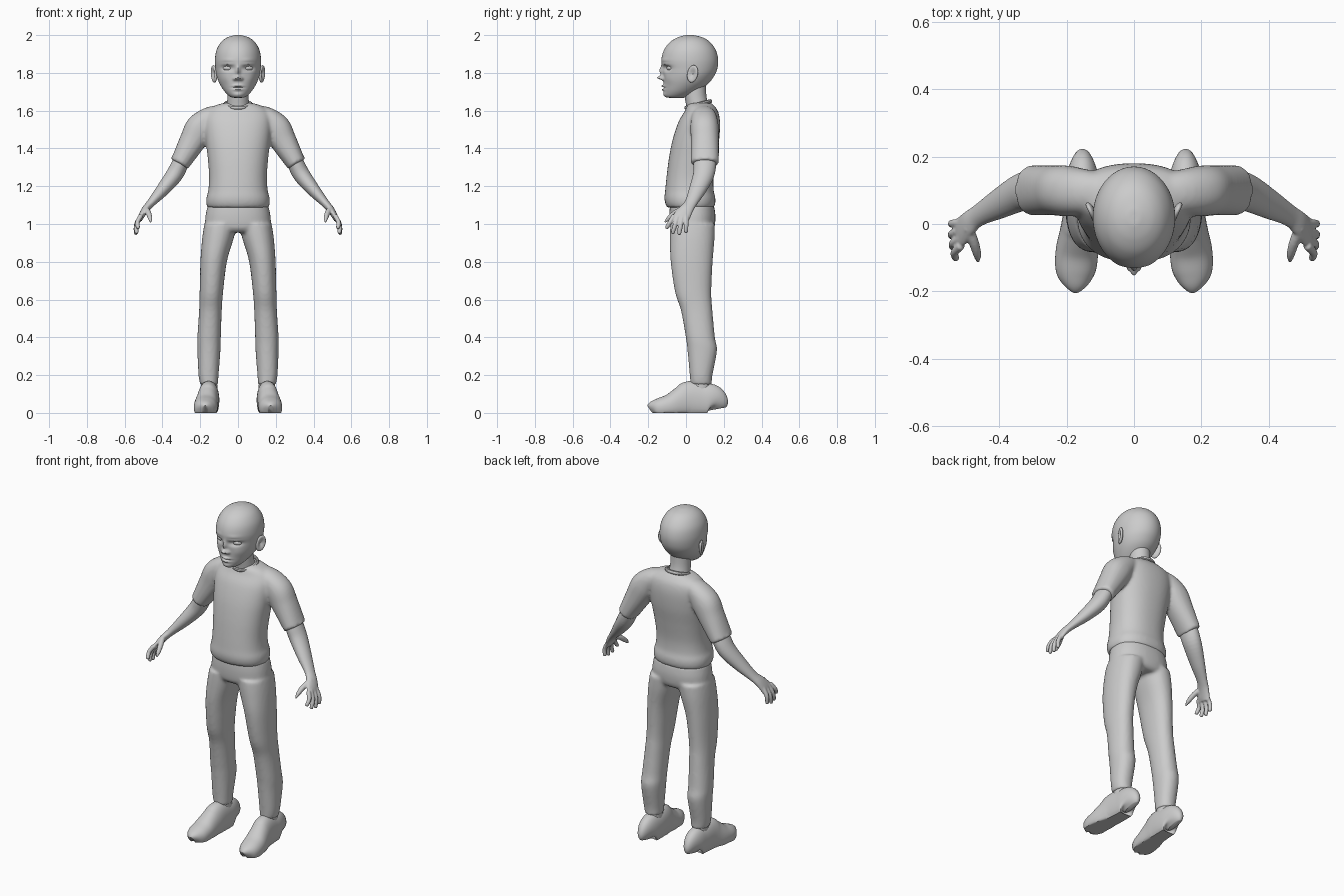
import bpy, bmesh
from math import sin, cos, pi, exp, sqrt, radians
from mathutils import Vector, Matrix

if "Cube" in bpy.data.objects:
    bpy.data.objects.remove(bpy.data.objects["Cube"])

grey = bpy.data.materials.new("light grey")
grey.use_nodes = True
grey.diffuse_color = (0.6, 0.6, 0.6, 1)
grey.node_tree.nodes["Principled BSDF"].inputs["Base Color"].default_value = grey.diffuse_color


def spline(pts, steps):
    """Catmull-Rom through tuples of any length."""
    p = [pts[0]] + list(pts) + [pts[-1]]
    out = []
    for i in range(1, len(p) - 2):
        for s in range(steps):
            t = s / steps
            out.append([b + 0.5 * t * (c - a + t * (2*a - 5*b + 4*c - d + t * (3*(b - c) + d - a)))
                        for a, b, c, d in zip(*p[i - 1:i + 3])])
    return out + [list(pts[-1])]


def tube(bm, pts, side=1, segs=32, steps=5, power=2.0, flat=False, ref=(0, 1, 0)):
    """Closed loft through (x, y, z, radius_a, radius_b); radius_b lies along ref."""
    rows = spline(pts, steps)
    rings = []
    for i, (x, y, z, ra, rb) in enumerate(rows):
        t = Vector(rows[min(i + 1, len(rows) - 1)][:3]) - Vector(rows[max(i - 1, 0)][:3])
        t = Vector((0, 0, 1)) if flat else t.normalized()
        b = Vector(ref)
        b = (b - t * b.dot(t)).normalized()
        a = b.cross(t)
        ring = []
        for k in range(segs):
            c, s = cos(2*pi*k/segs), sin(2*pi*k/segs)
            n = (abs(c)**power + abs(s)**power) ** (-1 / power)
            v = Vector((x, y, z)) + a * (ra * c * n) + b * (rb * s * n)
            ring.append(bm.verts.new((v.x * side, v.y, v.z)))
        rings.append(ring)
    for r, q in zip(rings, rings[1:]):
        for k in range(segs):
            j = (k + 1) % segs
            bm.faces.new((r[k], r[j], q[j], q[k]))
    bm.faces.new(rings[0])
    bm.faces.new(rings[-1])


def body(rows):
    """Rows of (z, front y, back y, half width) to tube sections."""
    return [(0, (f + b) / 2, z, w, (b - f) / 2) for z, f, b, w in rows]


def finish(bm, name, voxel=0, smooth=4, angle=50):
    """Make an object; a voxel size fuses overlapping volumes into one skin."""
    bmesh.ops.recalc_face_normals(bm, faces=bm.faces[:])
    me = bpy.data.meshes.new(name)
    bm.to_mesh(me)
    bm.free()
    me.materials.append(grey)
    ob = bpy.data.objects.new(name, me)
    bpy.context.collection.objects.link(ob)
    bpy.ops.object.select_all(action='DESELECT')
    ob.select_set(True)
    bpy.context.view_layer.objects.active = ob
    if voxel:
        m = ob.modifiers.new("fuse", 'REMESH')
        m.mode, m.voxel_size = 'VOXEL', voxel
        bpy.ops.object.modifier_apply(modifier=m.name)
        m = ob.modifiers.new("soften", 'SMOOTH')
        m.factor, m.iterations = 0.5, smooth
        bpy.ops.object.modifier_apply(modifier=m.name)
    bpy.ops.object.shade_smooth_by_angle(angle=radians(angle))
    return ob


# Head, with the face pressed into a dense loft
bm = bmesh.new()
tube(bm, body([(1.668, -.085, -.01, .02), (1.674, -.108, .01, .042), (1.70, -.116, .06, .07),
               (1.74, -.118, .115, .096), (1.78, -.12, .147, .112), (1.82, -.124, .165, .119),
               (1.87, -.13, .17, .122), (1.92, -.117, .158, .114), (1.96, -.088, .13, .092),
               (1.985, -.05, .095, .062), (1.998, -.01, .05, .025), (2.0, .015, .025, .004)]),
     segs=112, steps=9, flat=True)
# (x, z, spread x, spread z, push along y)
FACE = [(0, 1.81, .011, .025, -.018), (0, 1.774, .015, .011, -.032), (.018, 1.768, .008, .008, -.014),
        (.055, 1.826, .028, .015, .02), (.055, 1.845, .026, .005, -.006), (.055, 1.868, .03, .01, -.003),
        (0, 1.731, .022, .006, -.013), (0, 1.711, .02, .006, -.011), (0, 1.721, .03, .003, .006),
        (0, 1.685, .028, .014, -.006), (.07, 1.77, .025, .025, -.004)]
for v in bm.verts:
    if v.co.y < 0:
        x, z = abs(v.co.x), v.co.z
        v.co.y += sum(d * exp(-((x - cx) / sx)**2 - ((z - cz) / sz)**2) for cx, cz, sx, sz, d in FACE)
finish(bm, "head")

# Neck
bm = bmesh.new()
tube(bm, [(0, .07, 1.56, .07, .065), (0, .062, 1.62, .06, .06), (0, .05, 1.68, .056, .058),
          (0, .045, 1.76, .056, .06)], flat=True)
finish(bm, "neck")

# Shirt: torso and sleeves fused
bm = bmesh.new()
tube(bm, body([(1.088, -.1, .148, .162), (1.11, -.11, .155, .168), (1.14, -.114, .155, .167),
               (1.18, -.11, .146, .157), (1.25, -.103, .146, .153), (1.35, -.09, .16, .16),
               (1.45, -.07, .176, .172), (1.54, -.04, .18, .178), (1.595, -.008, .17, .165),
               (1.625, .005, .15, .125), (1.64, .02, .135, .08)]), segs=48, power=2.3, flat=True)
for side in (1, -1):
    tube(bm, [(.08, .09, 1.585, .048, .055), (.15, .095, 1.56, .06, .068), (.2, .098, 1.51, .077, .075),
              (.24, .1, 1.44, .07, .074), (.3, .1, 1.335, .054, .074), (.305, .1, 1.328, .053, .073)],
         side, power=2.2)
finish(bm, "shirt", .009, 5)

# Collar around the neck opening
bpy.ops.mesh.primitive_torus_add(major_radius=.07, minor_radius=.008, major_segments=40, minor_segments=8,
                                 location=(0, .065, 1.633), rotation=(radians(15), 0, 0))
collar = bpy.context.object
collar.name = "collar"
collar.scale = (1, .98, 1.3)
collar.data.materials.append(grey)
bpy.ops.object.shade_smooth_by_angle()

# Trousers: hips and two legs fused
bm = bmesh.new()
tube(bm, body([(.955, -.06, .13, .12), (.98, -.082, .15, .17), (1.04, -.088, .156, .172),
               (1.1, -.085, .148, .16)]), segs=48, power=2.3, flat=True)
for side in (1, -1):
    tube(bm, [(.153, .08, .15, .047, .056), (.156, .08, .2, .053, .06), (.154, .086, .33, .061, .078),
              (.153, .076, .4, .062, .077), (.146, .057, .54, .06, .083), (.141, .038, .64, .062, .096),
              (.129, .03, .8, .07, .111), (.107, .033, .92, .083, .118), (.09, .035, 1, .088, .118)],
         side, power=2.2, flat=True)
finish(bm, "trousers", .009, 5)

# Arms with hands, ankles, shoes, ears and eyes on each side
for side, label in ((1, "left"), (-1, "right")):
    bm = bmesh.new()
    tube(bm, [(.25, .1, 1.42, .042, .055), (.3, .1, 1.33, .044, .06), (.337, .093, 1.26, .045, .056),
              (.4, .06, 1.18, .035, .045), (.462, .025, 1.11, .022, .033), (.492, 0, 1.075, .019, .038),
              (.515, -.025, 1.035, .015, .045), (.518, -.03, 1.018, .009, .038)], side)
    for y, tip in ((-.064, (.528, -.105, .975)), (-.043, (.537, -.072, .948)),
                   (-.02, (.541, -.037, .942)), (.003, (.54, .0, .952))):
        base, tip = Vector((.513, y, 1.045)), Vector(tip)
        mid = base.lerp(tip, .5) + Vector((.012, 0, 0))
        end = tip.lerp(mid, .15)
        tube(bm, [(*base, .013, .013), (*mid, .012, .012), (*end, .0105, .0105), (*tip, .004, .004)],
             side, segs=12, ref=(1, 0, 0))
    tube(bm, [(.492, -.01, 1.085, .015, .015), (.475, -.055, 1.06, .015, .015),
              (.465, -.092, 1.03, .012, .012), (.463, -.113, 1.008, .004, .004)],
         side, segs=12, ref=(1, 0, 0))
    finish(bm, label + "_arm", .0045, 3)

    bm = bmesh.new()
    tube(bm, [(.152, .08, .1, .043, .05), (.153, .08, .22, .042, .05)], side, flat=True)
    finish(bm, label + "_ankle")

    # Shoe lofted from heel to toe, its underside pressed flat
    bm = bmesh.new()
    rows = [(.162, .153, .015, .07), (.155, .153, .038, .12), (.13, .153, .05, .152),
            (.08, .153, .054, .16), (.02, .156, .056, .168), (-.02, .161, .058, .142),
            (-.08, .169, .063, .102), (-.135, .173, .06, .08), (-.168, .173, .044, .064), (-.184, .173, .015, .045)]
    tube(bm, [(x, y, h / 2 - .015, w, h / 2 + .015) for y, x, w, h in rows],
         side, segs=40, power=2.2, ref=(0, 0, 1))
    for v in bm.verts:
        v.co.z = max(v.co.z, 0)
    bmesh.ops.remove_doubles(bm, verts=bm.verts[:], dist=.0002)
    finish(bm, label + "_shoe")

    # Ear: a flattened ball with a hollow outer face, flared to the back
    bm = bmesh.new()
    bmesh.ops.create_uvsphere(bm, u_segments=24, v_segments=16, radius=1)
    for v in bm.verts:
        if v.co.x > 0:
            v.co.x *= 1.7 * sqrt(v.co.y**2 + v.co.z**2) - .5
    place = (Matrix.Translation((.127, .035, 1.795)) @ Matrix.Rotation(radians(-24), 4, 'Z')
             @ Matrix.Rotation(radians(-14), 4, 'X') @ Matrix.Diagonal((.013, .03, .047, 1)))
    bm.transform(Matrix.Diagonal((side, 1, 1, 1)) @ place)
    finish(bm, label + "_ear")

    bm = bmesh.new()
    bmesh.ops.create_uvsphere(bm, u_segments=20, v_segments=12, radius=1)
    bm.transform(Matrix.Translation((.055 * side, -.087, 1.825)) @ Matrix.Rotation(radians(20 * side), 4, 'Z')
                 @ Matrix.Diagonal((.026, .014, .013, 1)))
    finish(bm, label + "_eye")
